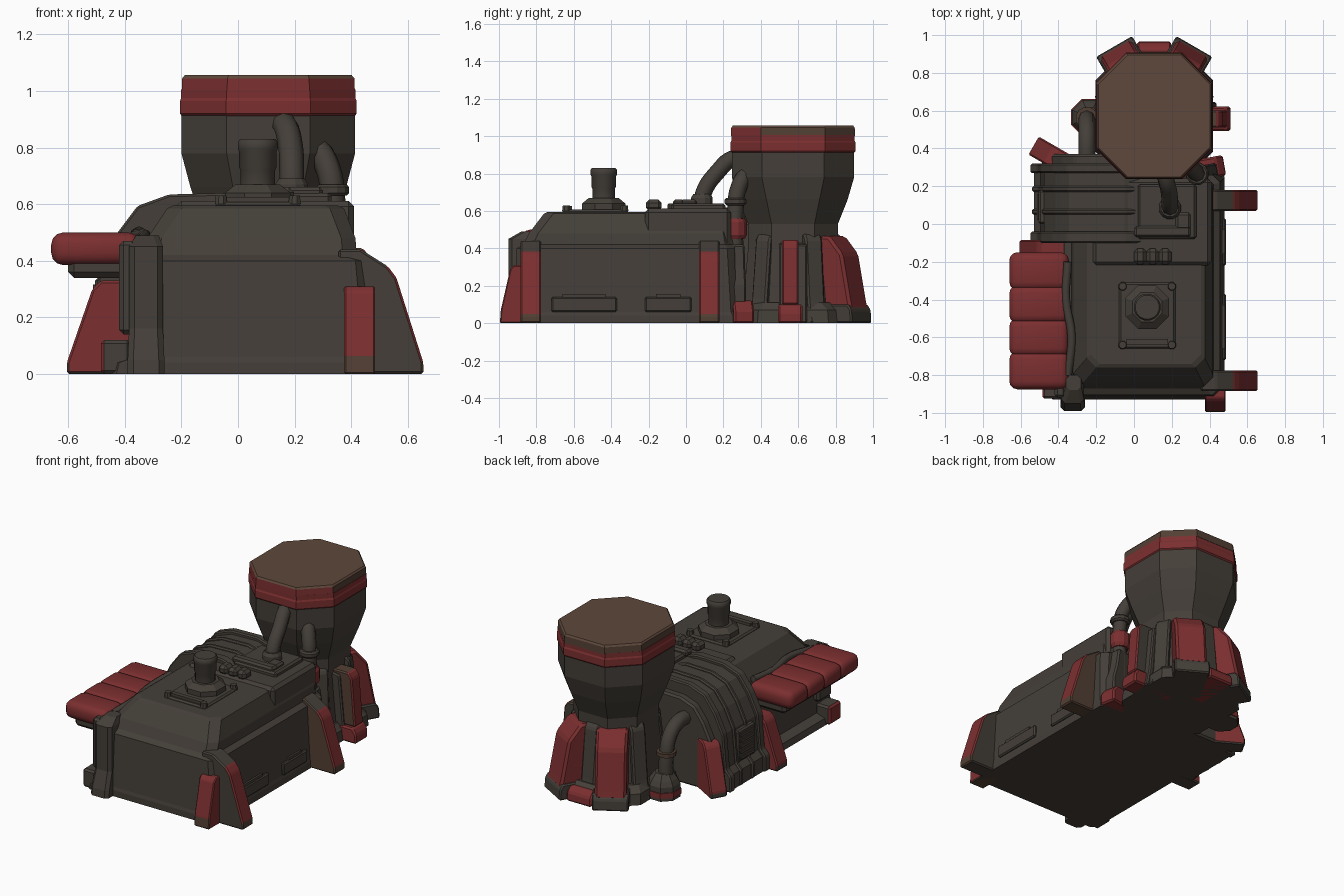
import bpy, bmesh, math
from mathutils import Matrix

if "Cube" in bpy.data.objects:
    bpy.data.objects.remove(bpy.data.objects["Cube"])

def material(name, rgb):
    m = bpy.data.materials.new(name)
    m.diffuse_color = (*rgb, 1)
    m.use_nodes = True
    m.node_tree.nodes["Principled BSDF"].inputs["Base Color"].default_value = m.diffuse_color
    return m

MATS = [material("dark hull grey", (0.058, 0.049, 0.040)), material("faded red", (0.20, 0.028, 0.029)),
        material("rust brown", (0.085, 0.050, 0.034)), material("cap brown", (0.112, 0.064, 0.043))]
HULL, RED, RUST, CAP = range(4)

def build(name, verts, faces, mat=HULL, rule=None, bevel=0, segs=1, matrix=None):
    """Mesh object; rule(normal, centre) may pick a colour for each face."""
    bm = bmesh.new()
    vs = [bm.verts.new(v) for v in verts]
    for f in faces:
        bm.faces.new([vs[i] for i in f])
    bmesh.ops.recalc_face_normals(bm, faces=bm.faces)
    if bevel:
        bmesh.ops.bevel(bm, geom=list(bm.edges), offset=bevel, segments=segs, affect='EDGES', profile=0.5)
    bm.normal_update()
    for f in bm.faces:
        f.material_index = rule(f.normal, f.calc_center_median()) if rule else mat
        f.smooth = False
    if matrix:
        bm.transform(matrix)
    me = bpy.data.meshes.new(name)
    bm.to_mesh(me)
    bm.free()
    for m in MATS:
        me.materials.append(m)
    ob = bpy.data.objects.new(name, me)
    bpy.context.collection.objects.link(ob)
    return ob

def stack(name, rings, **kw):
    """Skin a list of equal-length rings, capped at both ends."""
    n = len(rings[0])
    verts = [v for r in rings for v in r]
    faces = [[k*n + i, k*n + (i+1) % n, (k+1)*n + (i+1) % n, (k+1)*n + i]
             for k in range(len(rings)-1) for i in range(n)]
    faces += [list(range(n)), list(range(len(verts)-n, len(verts)))]
    return build(name, verts, faces, **kw)

def ring(x0, x1, y0, y1, c, z):
    """Rectangle with cut corners."""
    return [(x0+c, y0, z), (x1-c, y0, z), (x1, y0+c, z), (x1, y1-c, z),
            (x1-c, y1, z), (x0+c, y1, z), (x0, y1-c, z), (x0, y0+c, z)]

def box(name, x0, x1, y0, y1, z0, z1, **kw):
    return stack(name, [[(x0, y0, z), (x1, y0, z), (x1, y1, z), (x0, y1, z)] for z in (z0, z1)], **kw)

def lathe(name, x, y, prof, sides=8, smooth=False, **kw):
    """Round part from (radius, z) pairs."""
    rot = math.pi / sides
    rings = [[(x + r*math.cos(rot + 2*math.pi*i/sides), y + r*math.sin(rot + 2*math.pi*i/sides), z)
              for i in range(sides)] for r, z in prof]
    ob = stack(name, rings, **kw)
    if smooth:
        soften(ob)
    return ob

def soften(ob):
    bpy.ops.object.select_all(action='DESELECT')
    ob.select_set(True)
    bpy.context.view_layer.objects.active = ob
    bpy.ops.object.shade_smooth_by_angle(angle=math.radians(40))

def prism_y(name, prof, y0, y1, **kw):
    return stack(name, [[(x, y, z) for x, z in prof] for y in (y0, y1)], **kw)

def fin(name, x, y, deg, width, prof, rule=None, **kw):
    """Buttress: (outward, z) profile with given width, turned to face deg."""
    mat = Matrix.Translation((x, y, 0)) @ Matrix.Rotation(math.radians(deg), 4, 'Z')
    rings = [[(r, s*width/2, z) for r, z in prof] for s in (-1, 1)]
    return stack(name, rings, rule=rule, matrix=mat, **kw)

def pipe(name, pts, radius, mat=HULL):
    cu = bpy.data.curves.new(name, 'CURVE')
    cu.dimensions = '3D'
    cu.bevel_depth, cu.bevel_resolution, cu.use_fill_caps = radius, 2, True
    sp = cu.splines.new('BEZIER')
    sp.bezier_points.add(len(pts)-1)
    sp.resolution_u = 5
    for b, p in zip(sp.bezier_points, pts):
        b.co = p
        b.handle_left_type = b.handle_right_type = 'AUTO'
    cu.materials.append(MATS[mat])
    ob = bpy.data.objects.new(name, cu)
    bpy.context.collection.objects.link(ob)
    bpy.ops.object.select_all(action='DESELECT')
    ob.select_set(True)
    bpy.context.view_layer.objects.active = ob
    bpy.ops.object.convert(target='MESH')

# Main hull: vertical skirt, shoulder, sloped roof
stack("main_hull", [ring(-0.46, 0.48, -0.93, 0.28, 0.03, 0), ring(-0.45, 0.48, -0.93, 0.28, 0.03, 0.04),
                    ring(-0.39, 0.475, -0.925, 0.27, 0.03, 0.06), ring(-0.37, 0.455, -0.905, 0.26, 0.04, 0.40),
                    ring(-0.33, 0.42, -0.87, 0.26, 0.05, 0.42), ring(-0.32, 0.415, -0.84, 0.25, 0.05, 0.48),
                    ring(-0.25, 0.375, -0.76, 0.22, 0.05, 0.585), ring(-0.23, 0.355, -0.74, 0.20, 0.05, 0.595)])
for i, (a, b) in enumerate([(-0.72, -0.37), (-0.22, 0.03)]):
    box(f"side_panel_{i}", 0.45, 0.488, a, b, 0.06, 0.14, bevel=0.008)
    box(f"side_panel_lip_{i}", 0.45, 0.482, a+0.06, b-0.06, 0.13, 0.155)
# Rear roof deck with small machinery
box("rear_deck", -0.22, 0.41, -0.22, 0.24, 0.40, 0.612, bevel=0.02)
box("rear_deck_plate", 0.02, 0.33, -0.08, 0.21, 0.60, 0.64, bevel=0.012)
for i in range(3):
    box(f"deck_canister_{i}", 0.00+i*0.066, 0.066+i*0.066, -0.215, -0.13, 0.60, 0.66, bevel=0.018)
box("deck_rail", 0.0, 0.30, -0.07, -0.01, 0.62, 0.66, bevel=0.012)
box("deck_box", 0.22, 0.30, -0.03, 0.06, 0.62, 0.66, bevel=0.012)
# Chimney stack on its mounting plate
box("chimney_plate", -0.08, 0.22, -0.66, -0.31, 0.585, 0.608, bevel=0.01)
for i, (x, y) in enumerate([(-0.06, -0.33), (0.2, -0.33), (-0.06, -0.64), (0.2, -0.64)]):
    lathe(f"plate_bolt_{i}", x, y, [(0.024, 0.60), (0.02, 0.63)])
box("chimney_front_bar", -0.04, 0.18, -0.64, -0.61, 0.60, 0.625)
lathe("chimney_base", 0.07, -0.44, [(0.125, 0.60), (0.125, 0.64), (0.085, 0.67)])
lathe("chimney", 0.07, -0.44, [(0.062, 0.66), (0.062, 0.72), (0.067, 0.73), (0.067, 0.785), (0.072, 0.795),
                               (0.072, 0.82), (0.064, 0.83)], sides=16, smooth=True)
# Front left pillar and corner block
stack("front_left_pillar", [ring(-0.39, -0.26, -0.99, -0.86, 0.02, 0), ring(-0.39, -0.26, -0.985, -0.86, 0.02, 0.05),
                            ring(-0.385, -0.265, -0.95, -0.82, 0.02, 0.16), ring(-0.385, -0.265, -0.95, -0.82, 0.02, 0.45),
                            ring(-0.36, -0.28, -0.88, -0.80, 0.02, 0.49)])
box("front_left_block", -0.42, -0.36, -0.92, -0.78, 0.14, 0.47, bevel=0.015)
pipe("left_roof_pipe", [(-0.35, -0.80, 0.47), (-0.33, -0.6, 0.49), (-0.36, -0.4, 0.49), (-0.35, -0.2, 0.5)], 0.022)

# Half drum on the rear left, with arched ribs
ARC = [(-0.54, 0), (-0.54, 0.10), (-0.505, 0.14), (-0.485, 0.36), (-0.425, 0.485), (-0.35, 0.585), (-0.24, 0.625),
       (-0.05, 0.63), (0.05, 0.60), (0.05, 0)]
def arc(s):
    return [(x*s if x < 0 else x, z*s) for x, z in ARC]
prism_y("drum", arc(0.98), -0.06, 0.30)
prism_y("drum_rear_step", arc(0.90), 0.28, 0.37, bevel=0.012)
for i, (a, b) in enumerate([(-0.10, -0.04), (0.05, 0.08), (0.17, 0.20), (0.27, 0.32)]):
    prism_y(f"drum_rib_{i}", arc(1.015 if i in (0, 3) else 1.0), a, b, bevel=0.008)
box("drum_vent_frame", -0.505, -0.46, 0.0, 0.18, 0.13, 0.34, bevel=0.01)
for i in range(5):
    box(f"drum_vent_slat_{i}", -0.513, -0.49, 0.02, 0.16, 0.15+i*0.037, 0.168+i*0.037)

# Quilted red awning on the left with dark support
box("awning_support", -0.60, -0.34, -0.85, -0.17, 0.34, 0.41, bevel=0.02)
for i in range(4):
    y = -0.875 + i*0.175
    soften(box(f"awning_lobe_{i}", -0.66, -0.345, y, y+0.20, 0.385, 0.50, mat=RED, bevel=0.042, segs=3))

# Hull buttresses: red outer faces, dark or rusty cheeks
def outer_red(cheek):
    def rule(n, c):
        if n.x > 0.25:
            return RED if 0.04 < c.z < 0.385 else RUST if c.z < 0.04 else HULL
        return cheek
    return rule
TALL = [(-0.12, 0), (0.18, 0), (0.18, 0.04), (0.085, 0.34), (0.055, 0.38), (-0.04, 0.44), (-0.12, 0.44)]
fin("right_buttress_front", 0.475, -0.83, 0, 0.11, TALL, outer_red(HULL), bevel=0.008)
fin("right_buttress_rear", 0.475, 0.125, 0, 0.11, TALL, outer_red(RUST), bevel=0.008)
LOW = [(-0.1, 0), (0.14, 0), (0.14, 0.04), (0.05, 0.30), (0.02, 0.33), (-0.1, 0.33)]
ALL_RED = lambda n, c: RED if c.z > 0.035 else HULL
box("left_front_foot", -0.485, -0.38, -0.925, -0.80, 0, 0.12, bevel=0.012,
    rule=lambda n, c: RED if n.x < -0.4 else HULL)
fin("left_buttress_mid", -0.465, -0.14, 180, 0.11, LOW, ALL_RED, bevel=0.008)
fin("drum_buttress", -0.41, 0.345, 150, 0.11, LOW, ALL_RED, bevel=0.008)
fin("front_right_buttress", 0.43, -0.90, -90, 0.11,
    [(-0.05, 0), (0.095, 0), (0.09, 0.07), (0.04, 0.29), (0.02, 0.31), (-0.05, 0.31)],
    lambda n, c: RED if c.z > 0.06 else RUST, bevel=0.006)

# Octagonal tower: plinth, waist, flared bowl, red rim, brown lid
TX, TY = 0.107, 0.572
def octagon(hx, hy, c, z):
    return ring(TX-hx, TX+hx, TY-hy, TY+hy, c, z)
stack("tower_plinth", [octagon(0.31, 0.37, 0.18, 0), octagon(0.305, 0.365, 0.18, 0.07), octagon(0.27, 0.31, 0.16, 0.11)])
stack("tower_body", [octagon(0.26, 0.27, 0.14, 0.08), octagon(0.23, 0.24, 0.125, 0.40), octagon(0.23, 0.24, 0.125, 0.53),
                     octagon(0.275, 0.292, 0.15, 0.66), octagon(0.307, 0.327, 0.16, 0.78), octagon(0.307, 0.327, 0.16, 0.94)])
stack("tower_rim", [octagon(0.305, 0.325, 0.16, 0.91), octagon(0.312, 0.335, 0.163, 0.92), octagon(0.312, 0.335, 0.163, 0.965),
                    octagon(0.308, 0.33, 0.16, 0.975), octagon(0.308, 0.33, 0.16, 1.005)], mat=RED)
stack("tower_lid", [octagon(0.306, 0.332, 0.16, 1.0), octagon(0.304, 0.33, 0.16, 1.045), octagon(0.295, 0.322, 0.155, 1.056)],
      rule=lambda n, c: CAP if n.z > 0.5 else (RED if n.y < -0.3 else RUST))
# Wide red buttresses on the rear diagonals
WIDE = [(0.1, 0.07), (0.415, 0.07), (0.405, 0.11), (0.355, 0.37), (0.275, 0.465), (0.1, 0.465)]
for n, deg in (("right", 60), ("left", 120)):
    fin(f"tower_buttress_{n}", TX, TY, deg, 0.19, WIDE, mat=RED, bevel=0.015)
    fin(f"tower_buttress_foot_{n}", TX, TY, deg, 0.22, [(0.1, 0), (0.425, 0), (0.42, 0.07), (0.40, 0.10), (0.1, 0.10)],
        bevel=0.008)
# Narrow buttress on the right: red edge, rusty front cheek
fin("tower_side_buttress", TX, TY-0.015, 0, 0.09, [(0.1, 0.1), (0.385, 0.1), (0.36, 0.41), (0.335, 0.445), (0.1, 0.445)],
    lambda n, c: RED if n.x > 0.3 else RUST if n.y < 0.5 else HULL, bevel=0.008)
fin("tower_side_frame", TX, TY, 0, 0.15, [(0.1, 0), (0.33, 0), (0.31, 0.11), (0.28, 0.42), (0.1, 0.45)], bevel=0.008)
fin("tower_side_foot", TX, TY-0.015, 0, 0.13, [(0.1, 0), (0.405, 0), (0.405, 0.06), (0.38, 0.10), (0.1, 0.10)],
    mat=RED, bevel=0.01)
fin("tower_rear_foot", TX, TY, 90, 0.18, [(0.1, 0), (0.395, 0), (0.39, 0.06), (0.36, 0.09), (0.1, 0.09)],
    mat=RED, bevel=0.01)
# Dark piers around the tower waist
for i, deg in enumerate((-38, 25, 90, 155, 218)):
    fin(f"tower_pier_{i}", TX, TY, deg, 0.10, [(0.1, 0), (0.33, 0), (0.30, 0.12), (0.265, 0.45), (0.24, 0.48), (0.1, 0.48)],
        bevel=0.01)

# Exhaust pipes feeding the tower
pipe("roof_pipe", [(0.19, 0.085, 0.62), (0.19, 0.095, 0.70), (0.185, 0.17, 0.81), (0.165, 0.25, 0.88), (0.14, 0.34, 0.88)], 0.044)
lathe("roof_pipe_collar", 0.19, 0.085, [(0.06, 0.60), (0.06, 0.67), (0.048, 0.69)], sides=12)
pipe("side_pipe", [(0.335, 0.265, 0.05), (0.335, 0.265, 0.3), (0.335, 0.265, 0.62), (0.32, 0.28, 0.72), (0.275, 0.33, 0.80),
                   (0.22, 0.40, 0.82)], 0.044)
lathe("side_pipe_collar", 0.335, 0.265, [(0.05, 0.63), (0.06, 0.64), (0.06, 0.66), (0.05, 0.67)], sides=12)
lathe("side_pipe_band", 0.335, 0.265, [(0.05, 0.45), (0.062, 0.47), (0.062, 0.54), (0.05, 0.56)], sides=12, mat=RED)
fin("side_pipe_foot", 0.36, 0.29, 10, 0.11, [(-0.1, 0), (0.12, 0), (0.12, 0.07), (0.08, 0.12), (-0.1, 0.12)],
    mat=RED, bevel=0.01)
fin("side_pipe_housing", 0.36, 0.26, 10, 0.10, [(-0.1, 0), (0.09, 0), (0.08, 0.2), (0.05, 0.30), (0.03, 0.42), (-0.1, 0.42)],
    bevel=0.01)
pipe("left_pipe", [(-0.25, 0.565, 0.05), (-0.25, 0.56, 0.26), (-0.25, 0.53, 0.37), (-0.25, 0.46, 0.43), (-0.25, 0.32, 0.44)], 0.045)
lathe("left_pipe_base", -0.235, 0.565, [(0.10, 0), (0.10, 0.09), (0.085, 0.12), (0.055, 0.16)])
lathe("left_pipe_foot", -0.235, 0.565, [(0.106, 0.02), (0.106, 0.055)], mat=RED)
lathe("left_pipe_collar", -0.25, 0.56, [(0.06, 0.27), (0.06, 0.295)], sides=12, mat=RUST)
